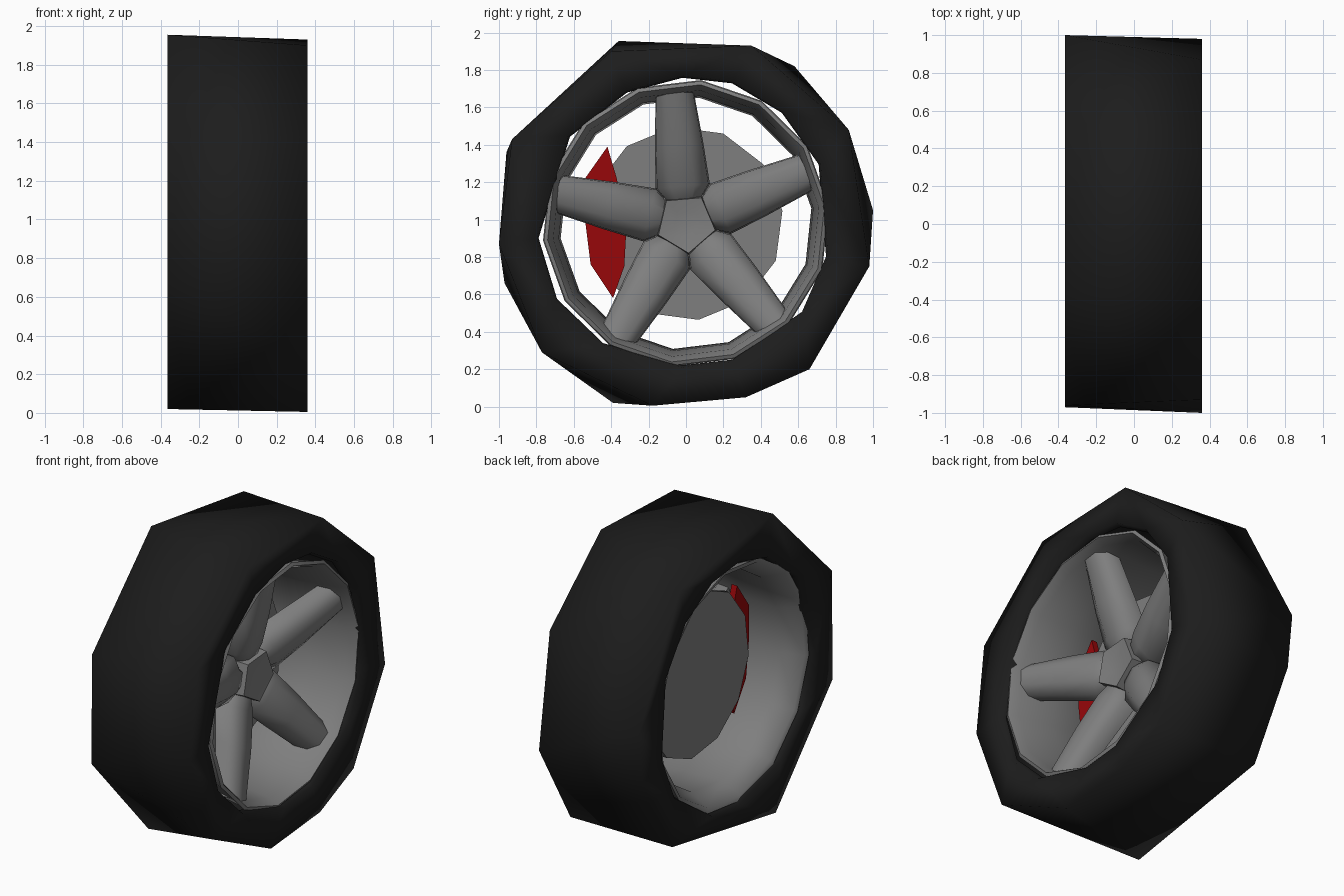
import bpy, bmesh, math
from mathutils import Vector

if "Cube" in bpy.data.objects:
    bpy.data.objects.remove(bpy.data.objects["Cube"])

CZ = 0.98  # axle height


def material(name, rgb):
    m = bpy.data.materials.new(name)
    m.diffuse_color = (*rgb, 1)
    m.use_nodes = True
    m.node_tree.nodes["Principled BSDF"].inputs["Base Color"].default_value = m.diffuse_color
    return m


RUBBER = material("black rubber", (0.012, 0.012, 0.012))
METAL = material("grey metal", (0.21, 0.21, 0.21))
RED = material("red paint", (0.31, 0.002, 0.003))


def make(name, bm, mat, angle=35):
    bmesh.ops.remove_doubles(bm, verts=bm.verts, dist=0.0005)
    bmesh.ops.recalc_face_normals(bm, faces=bm.faces)
    me = bpy.data.meshes.new(name)
    bm.to_mesh(me)
    bm.free()
    me.materials.append(mat)
    ob = bpy.data.objects.new(name, me)
    bpy.context.collection.objects.link(ob)
    bpy.ops.object.select_all(action='DESELECT')
    ob.select_set(True)
    bpy.context.view_layer.objects.active = ob
    bpy.ops.object.shade_smooth_by_angle(angle=math.radians(angle))
    return ob


def loft(bm, rings, caps=False, closed=False):
    vs = [[bm.verts.new(p) for p in r] for r in rings]
    pairs = list(zip(vs, vs[1:])) + ([(vs[-1], vs[0])] if closed else [])
    for a, b in pairs:
        for i in range(len(a)):
            j = (i + 1) % len(a)
            bm.faces.new((a[i], a[j], b[j], b[i]))
    if caps:
        bm.faces.new(vs[0])
        bm.faces.new(vs[-1])


def polar(x, r, a):
    return Vector((x, r * math.cos(a), CZ + r * math.sin(a)))


def ring(x, r, n, turn=0):
    return [polar(x, r, turn + 2 * math.pi * i / n) for i in range(n)]


def stitch(bm, pa, xa, pb, xb):
    """triangle strip between two outlines with different corner counts"""
    def ordered(poly, x):
        s = sorted((math.atan2(z - CZ, y), y, z) for y, z in poly)
        v = [(a, bm.verts.new((x, y, z))) for a, y, z in s]
        return v + [(v[0][0] + 2 * math.pi, v[0][1])]
    a, b = ordered(pa, xa), ordered(pb, xb)
    i = j = 0
    while i < len(a) - 1 or j < len(b) - 1:
        step_a = j == len(b) - 1 or (i < len(a) - 1 and
                                     a[i][0] + a[i + 1][0] <= b[j][0] + b[j + 1][0])
        if step_a:
            bm.faces.new((a[i][1], a[i + 1][1], b[j][1]))
            i += 1
        else:
            bm.faces.new((a[i][1], b[j + 1][1], b[j][1]))
            j += 1


# tyre: uneven outlines of both sides and of the opening, (y, z)
right_out = [(.35, 1.93), (.87, 1.48), (.98, .75), (.66, .2), (.32, .05), (-.18, .005),
             (-.77, .29), (-1, .87), (-.93, 1.43), (-.4, 1.9)]
left_out = [(-.36, 1.955), (.58, 1.82), (1, 1.05), (.96, .72), (.66, .2), (-.39, .02),
            (-.97, .66), (-.96, 1.36)]
opening = [(-.02, 1.77), (.25, 1.74), (.52, 1.58), (.72, 1.3), (.76, .8), (.63, .5),
           (.25, .24), (-.02, .21), (-.45, .33), (-.7, .57), (-.8, .9), (-.63, 1.45), (-.32, 1.69)]

# tread is the convex skin over both outlines, the sidewalls fill down to the opening
bm = bmesh.new()
verts = [bm.verts.new((x, y, z)) for x, poly in ((-.365, left_out), (.36, right_out)) for y, z in poly]
bmesh.ops.convex_hull(bm, input=verts)
bm.normal_update()
ends = [f for f in bm.faces if abs(f.normal.x) > .9]
bmesh.ops.delete(bm, geom=ends, context='FACES')
stitch(bm, left_out, -.365, opening, -.36)
stitch(bm, right_out, .36, opening, .35)
inner = [(y * .985, CZ + (z - CZ) * .985) for y, z in opening]
stitch(bm, opening, -.36, inner, -.32)
stitch(bm, opening, .35, inner, .31)
make("tyre", bm, RUBBER, 100)

# rim barrel: narrow waist, flared lips, thin wall
bm = bmesh.new()
prof = [(.33, .765), (.34, .745), (.28, .715), (.05, .685), (-.2, .675), (-.33, .74),
        (-.34, .77), (-.2, .70), (.05, .71), (.27, .745)]
loft(bm, [ring(x, r, 14, .12) for x, r in prof], closed=True)
make("rim_barrel", bm, METAL, 60)

# five dished spokes: (radius, half width, front x, back x)
stations = [(.06, .045, .09, .0), (.2, .145, .14, .0), (.42, .13, .21, .07), (.725, .1, .29, .16)]
bm = bmesh.new()
for k in range(5):
    a = math.radians(95 + 72 * k)
    u = Vector((0, math.cos(a), math.sin(a)))
    w = Vector((0, -math.sin(a), math.cos(a)))
    rings = []
    for r, h, xf, xb in stations:
        c = Vector((0, 0, CZ)) + u * r
        rings.append([c + w * (h * s) + Vector((x, 0, 0)) for s, x in
                      [(-1, xb), (-.95, xf - .05), (-.45, xf), (.45, xf), (.95, xf - .05), (1, xb)]])
    loft(bm, rings, caps=True)
make("spokes", bm, METAL, 60)

# hub with a five-sided cap
bm = bmesh.new()
loft(bm, [ring(-.06, .2, 10), ring(.06, .19, 10)], caps=True)
make("hub", bm, METAL)
bm = bmesh.new()
t = math.radians(59)
loft(bm, [ring(.05, .17, 5, t), ring(.145, .16, 5, t), ring(.13, .07, 5, t)], caps=True)
make("hub_cap", bm, METAL, 20)

# brake disc
bm = bmesh.new()
loft(bm, [ring(-.085, .52, 12, .13), ring(-.05, .52, 12, .13)], caps=True)
make("brake_disc", bm, METAL)

# brake caliper hugging the disc's front edge
bm = bmesh.new()
cal = [(-.42, 1.39), (-.54, 1.22), (-.54, 1.0), (-.51, .76), (-.39, .58), (-.33, .75), (-.32, .93), (-.37, 1.22)]
loft(bm, [[Vector((x, y, z)) for y, z in cal] for x in (-.07, -.03)], caps=True)
make("brake_caliper", bm, RED)
